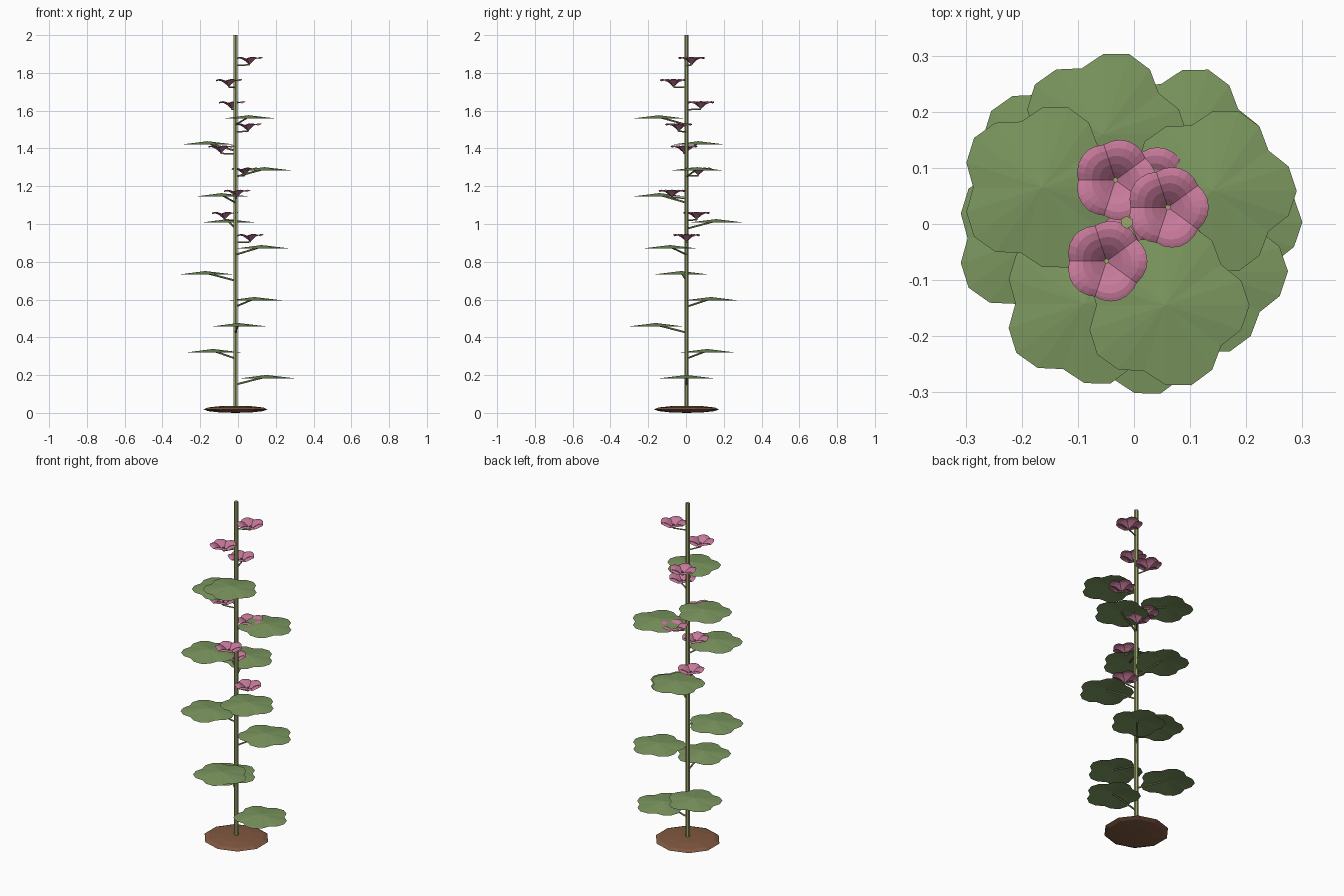
import bpy, bmesh, math
from mathutils import Vector

cube = bpy.data.objects.get("Cube")
if cube:
    bpy.data.objects.remove(cube, do_unlink=True)


def material(name, rgb):
    m = bpy.data.materials.new(name)
    m.use_nodes = True
    m.diffuse_color = (*rgb, 1)
    m.node_tree.nodes["Principled BSDF"].inputs["Base Color"].default_value = (*rgb, 1)
    return m


LEAF = material("leaf green", (0.20, 0.31, 0.115))
STEM = material("stem olive", (0.34, 0.38, 0.15))
PINK = material("petal pink", (0.56, 0.19, 0.32))
SOIL = material("soil brown", (0.22, 0.10, 0.052))

AXIS = Vector((-0.013, 0.003, 0))
GOLDEN = math.radians(137.5)


def add_object(name, mesh, mat, location):
    if not mesh.materials:
        mesh.materials.append(mat)
    ob = bpy.data.objects.new(name, mesh)
    ob.location = location
    bpy.context.collection.objects.link(ob)
    return ob


def rod(name, start, end, radius, sides=6):
    """Straight prism between two points."""
    axis = end - start
    bm = bmesh.new()
    bmesh.ops.create_cone(bm, cap_ends=True, segments=sides, radius1=radius,
                          radius2=radius, depth=axis.length)
    bm.transform(axis.to_track_quat('Z', 'Y').to_matrix().to_4x4())
    mesh = bpy.data.meshes.new(name)
    bm.to_mesh(mesh)
    bm.free()
    return add_object(name, mesh, STEM, (start + end) / 2)


def lobe(angle):
    """Five rounded lobes: 1 at each tip, 0 in each notch."""
    return abs(math.cos(2.5 * angle))


def lobed_disc(name, segments, rings, radius, notch, height):
    """Fan of rings around a centre; height(t, lobe) shapes it."""
    bm = bmesh.new()
    centre = bm.verts.new((0, 0, height(0, 0)))
    loops = []
    for t in rings:
        loop = []
        for i in range(segments):
            a = math.tau * i / segments
            r = radius * t * (1 - notch * t * (1 - lobe(a)))
            loop.append(bm.verts.new((r * math.cos(a), r * math.sin(a), height(t, lobe(a)))))
        loops.append(loop)
    for i in range(segments):
        j = (i + 1) % segments
        bm.faces.new((centre, loops[0][i], loops[0][j]))
        for inner, outer in zip(loops, loops[1:]):
            bm.faces.new((inner[i], outer[i], outer[j], inner[j]))
    mesh = bpy.data.meshes.new(name)
    bm.to_mesh(mesh)
    bm.free()
    return mesh


def petal_height(t, k):
    # Funnel that flares, then droops a little at the rim, with creases between petals
    funnel = 0.034 * math.sin(min(t * 1.25, 1) * math.pi / 2)
    droop = 0.05 * max(t - 0.7, 0) ** 2
    return funnel - droop + 0.012 * t * k * (1.3 - 0.5 * t)


# Soil mound
bm = bmesh.new()
bmesh.ops.create_uvsphere(bm, u_segments=10, v_segments=6, radius=1)
bmesh.ops.scale(bm, vec=(0.178, 0.172, 0.019), verts=bm.verts)
soil = bpy.data.meshes.new("soil_mound")
bm.to_mesh(soil)
bm.free()
add_object("soil_mound", soil, SOIL, AXIS + Vector((0, 0, 0.019)))

# Main stem
rod("stem", AXIS + Vector((0, 0, 0.02)), AXIS + Vector((0, 0, 2)), 0.0115)

# Leaves spiralling up the stem, each on a rising stalk
leaf_mesh = lobed_disc("leaf", 20, [1], 0.15, 0.18, lambda t, k: 0.018 * (1 - t))
for n in range(11):
    a = GOLDEN * n
    out = Vector((math.cos(a), math.sin(a), 0))
    base = AXIS + Vector((0, 0, 0.15 + 0.1375 * n))
    tip = base + out * 0.163 + Vector((0, 0, 0.033))
    add_object(f"leaf_{n + 1}", leaf_mesh, LEAF, tip)
    rod(f"leaf_stalk_{n + 1}", base, tip + Vector((0, 0, 0.009)), 0.005)

# Flowers spiralling around the upper stem
flower_mesh = lobed_disc("flower", 30, [0.2, 0.4, 0.6, 0.8, 0.92, 1], 0.073, 0.09, petal_height)
for n in range(9):
    a = GOLDEN * n
    out = Vector((math.cos(a), math.sin(a), 0))
    base = AXIS + Vector((0, 0, 0.902 + 0.1172 * n))
    tip = base + out * 0.078 + Vector((0, 0, 0.003))
    add_object(f"flower_{n + 1}", flower_mesh, PINK, tip)
    rod(f"flower_stalk_{n + 1}", base, tip, 0.004)
    rod(f"flower_centre_{n + 1}", tip, tip + Vector((0, 0, 0.022)), 0.005)
